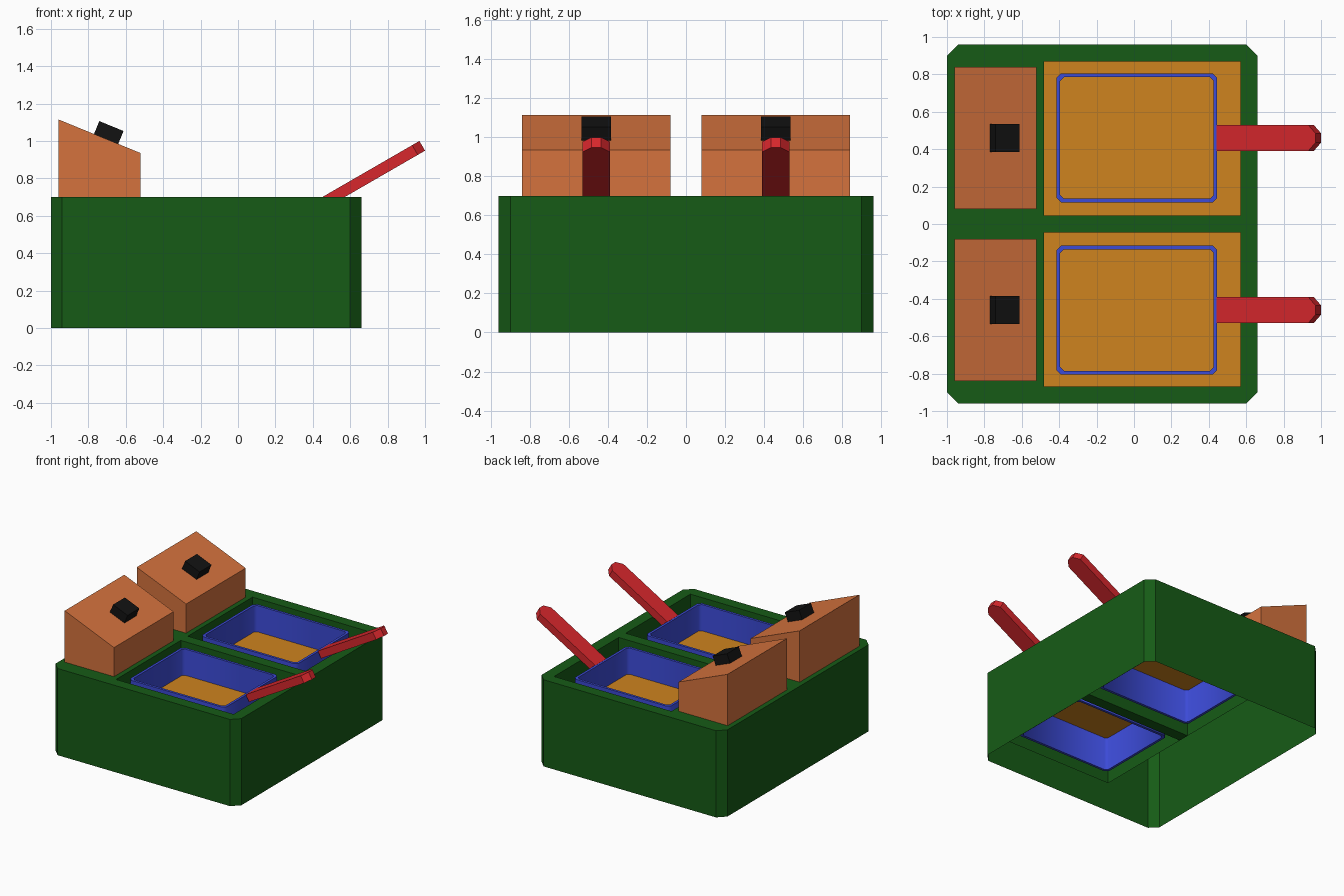
import bpy, bmesh, math
from mathutils import Matrix, Vector

if "Cube" in bpy.data.objects:
    bpy.data.objects.remove(bpy.data.objects["Cube"])


def material(name, rgb):
    m = bpy.data.materials.new(name)
    m.diffuse_color = (*rgb, 1)
    m.use_nodes = True
    m.node_tree.nodes["Principled BSDF"].inputs["Base Color"].default_value = m.diffuse_color
    return m


GREEN = material("green_casing", (0.008, 0.105, 0.008))
ORANGE = material("orange_panel", (0.66, 0.17, 0.048))
OIL = material("oil", (0.62, 0.23, 0.013))
BLUE = material("blue_basket", (0.045, 0.07, 0.68))
RED = material("red_handle", (0.68, 0.02, 0.025))
BLACK = material("black_knob", (0.006, 0.006, 0.006))


def finish(bm, name, mat):
    me = bpy.data.meshes.new(name)
    bm.normal_update()
    bm.to_mesh(me)
    bm.free()
    me.materials.append(mat)
    ob = bpy.data.objects.new(name, me)
    bpy.context.collection.objects.link(ob)
    return ob


def chamfered(x0, x1, y0, y1, c):
    """Counter-clockwise rectangle with cut corners."""
    return [(x0 + c, y0), (x1 - c, y0), (x1, y0 + c), (x1, y1 - c),
            (x1 - c, y1), (x0 + c, y1), (x0, y1 - c), (x0, y0 + c)]


def ring(bm, pts, z):
    return [bm.verts.new((x, y, z)) for x, y in pts]


def bridge(bm, low, high):
    n = len(low)
    for i in range(n):
        j = (i + 1) % n
        bm.faces.new((low[i], low[j], high[j], high[i]))


def prism(name, pts, depth, mat, matrix=Matrix()):
    """Extrude an outline along local z, centred, then place it."""
    bm = bmesh.new()
    low, high = ring(bm, pts, -depth / 2), ring(bm, pts, depth / 2)
    bridge(bm, low, high)
    bm.faces.new(high)
    bm.faces.new(low[::-1])
    bm.transform(matrix)
    bmesh.ops.recalc_face_normals(bm, faces=bm.faces)
    return finish(bm, name, mat)


TOP, WELL = 0.70, 0.17
WX0, WX1, WY0, WY1 = -0.48, 0.57, 0.045, 0.87


def well_rect(s):
    ya, yb = sorted((s * WY0, s * WY1))
    return [(WX0, ya), (WX1, ya), (WX1, yb), (WX0, yb)]


# Casing: open-bottomed shell with two wells sunk through the top
bm = bmesh.new()
outline = chamfered(-1.0, 0.66, -0.96, 0.96, 0.06)
low, high = ring(bm, outline, 0), ring(bm, outline, TOP)
bridge(bm, low, high)
loops = [high]
for s in (-1, 1):
    top, bottom = ring(bm, well_rect(s), TOP), ring(bm, well_rect(s), WELL)
    bridge(bm, top, bottom)
    loops.append(top)
edges = []
for loop in loops:
    for a, b in zip(loop, loop[1:] + loop[:1]):
        edges.append(bm.edges.get((a, b)) or bm.edges.new((a, b)))
bmesh.ops.triangle_fill(bm, edges=edges, use_beauty=True, normal=(0, 0, 1))
# Underside of the divider between the wells
bm.faces.new(ring(bm, [(WX0, -WY0), (WX0, WY0), (WX1, WY0), (WX1, -WY0)], WELL))
finish(bm, "casing", GREEN)

# Frame for parts drawn in the x-z plane: local x -> x, local y -> z
SIDE = Matrix.Rotation(math.pi / 2, 4, 'X')
SLOPE = math.atan2(0.18, 0.44)

for s, side in ((-1, "front"), (1, "back")):
    yc = s * 0.46

    # Oil surface
    bm = bmesh.new()
    bm.faces.new(ring(bm, well_rect(s), 0.48))
    finish(bm, side + "_oil", OIL)

    # Basket: bottomless tube with cut corners
    ya, yb = sorted((s * 0.115, s * 0.805))
    outer = chamfered(-0.415, 0.445, ya, yb, 0.025)
    inner = chamfered(-0.395, 0.425, ya + 0.02, yb - 0.02, 0.02)
    bm = bmesh.new()
    o0, o1 = ring(bm, outer, 0.21), ring(bm, outer, 0.692)
    i0, i1 = ring(bm, inner, 0.21), ring(bm, inner, 0.692)
    bridge(bm, o0, o1)
    bridge(bm, o1, i1)
    bridge(bm, i1, i0)
    bridge(bm, i0, o0)
    basket = finish(bm, side + "_basket", BLUE)
    bpy.ops.object.select_all(action='DESELECT')
    basket.select_set(True)
    bpy.context.view_layer.objects.active = basket
    bpy.ops.object.shade_smooth_by_angle(angle=math.radians(50))

    # Handle: tilted bar with a clipped tip
    length, w, c = 0.612, 0.07, 0.045
    bar = [(0, -w), (length - c, -w), (length, -w + c),
           (length, w - c), (length - c, w), (0, w)]
    place = (Matrix.Translation((0.455, yc, 0.668))
             @ Matrix.Rotation(math.radians(-30), 4, 'Y'))
    prism(side + "_handle", bar, 0.06, RED, place)

    # Control box with sloping top
    box = [(-0.96, TOP), (-0.52, TOP), (-0.52, 0.935), (-0.96, 1.115)]
    prism(side + "_control_box", box, 0.76, ORANGE,
          Matrix.Translation((0, yc, 0)) @ SIDE)

    # Knob lying on the slope
    k = 0.07
    place = (Matrix.Translation((-0.691, yc, 1.045))
             @ Matrix.Rotation(SLOPE, 4, 'Y'))
    prism(side + "_knob", [(-k, -0.075), (k, -0.075), (k, 0.075), (-k, 0.075)],
          0.075, BLACK, place)
